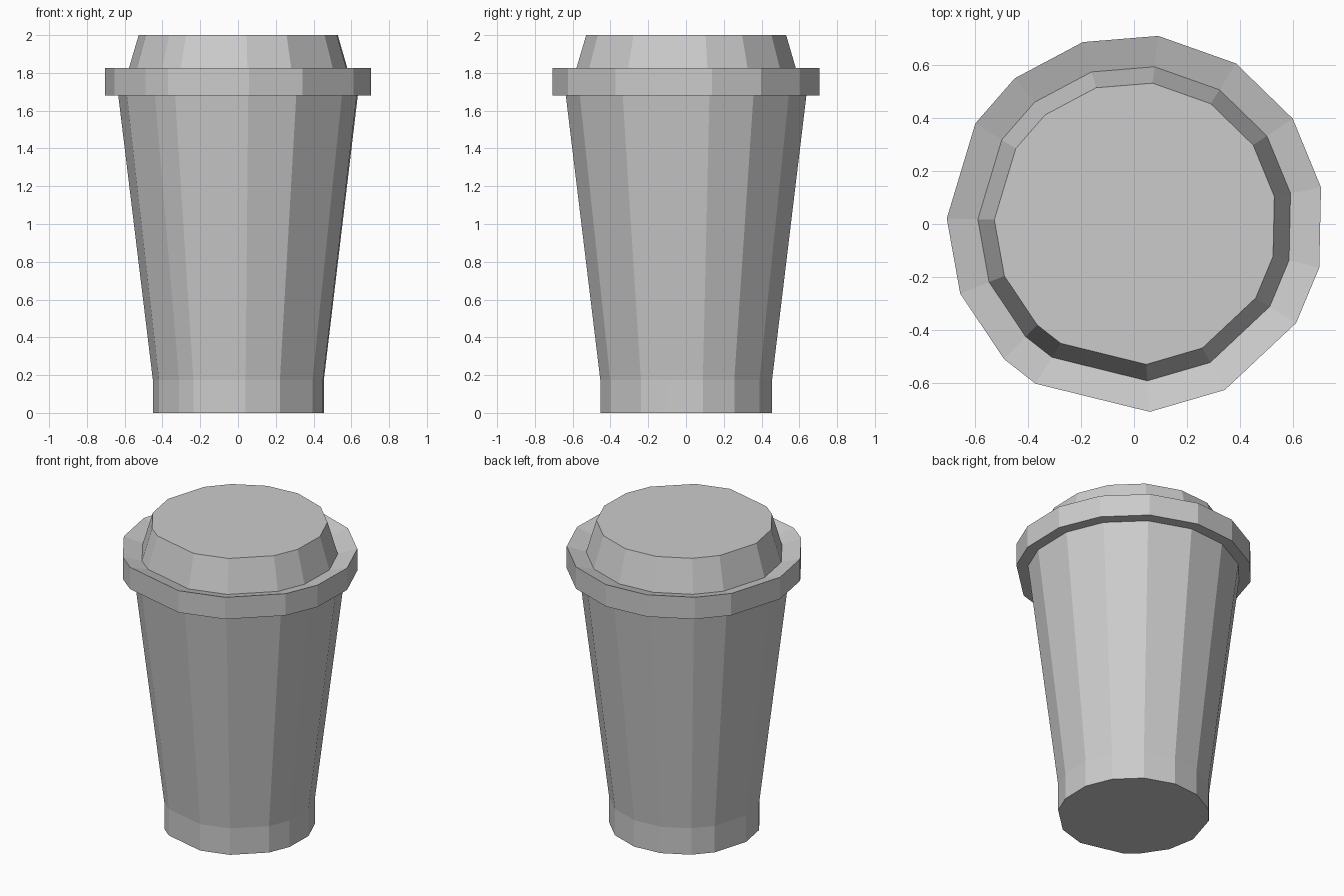
import bpy, bmesh
from math import radians, cos, sin

if "Cube" in bpy.data.objects:
    bpy.data.objects.remove(bpy.data.objects["Cube"])

# Uneven corner directions shared by every ring (degrees)
ANGLES = [-85.7, -61.8, -31.8, -13.5, 11.0, 33.7, 57.9, 83.1,
          106.2, 129.8, 148.0, 178.5, 201.8, 225.9, 238.0]
CENTRE = (0.006, 0.002)


def lathe(name, profile, cap_first=False, cap_last=False):
    """Stack faceted rings given as (radius, z) and bridge them."""
    bm = bmesh.new()
    rings = [[bm.verts.new((CENTRE[0] + r * cos(radians(a)),
                            CENTRE[1] + r * sin(radians(a)), z))
              for a in ANGLES] for r, z in profile]
    n = len(ANGLES)
    for low, high in zip(rings, rings[1:]):
        for i in range(n):
            j = (i + 1) % n
            bm.faces.new((low[i], low[j], high[j], high[i]))
    if cap_first:
        bm.faces.new(rings[0][::-1])
    if cap_last:
        bm.faces.new(rings[-1])
    mesh = bpy.data.meshes.new(name)
    bm.to_mesh(mesh)
    bm.free()
    obj = bpy.data.objects.new(name, mesh)
    bpy.context.collection.objects.link(obj)
    return obj


# Tapered cup with a straight foot
lathe("cup", [(0.457, 0), (0.457, 0.175), (0.64, 1.68)], cap_first=True)

# Lid: flat underside, upright rim, shallow gutter, tapered raised top
lathe("lid", [(0.64, 1.68), (0.711, 1.68), (0.711, 1.825),
              (0.594, 1.79), (0.532, 2.0)], cap_last=True)
